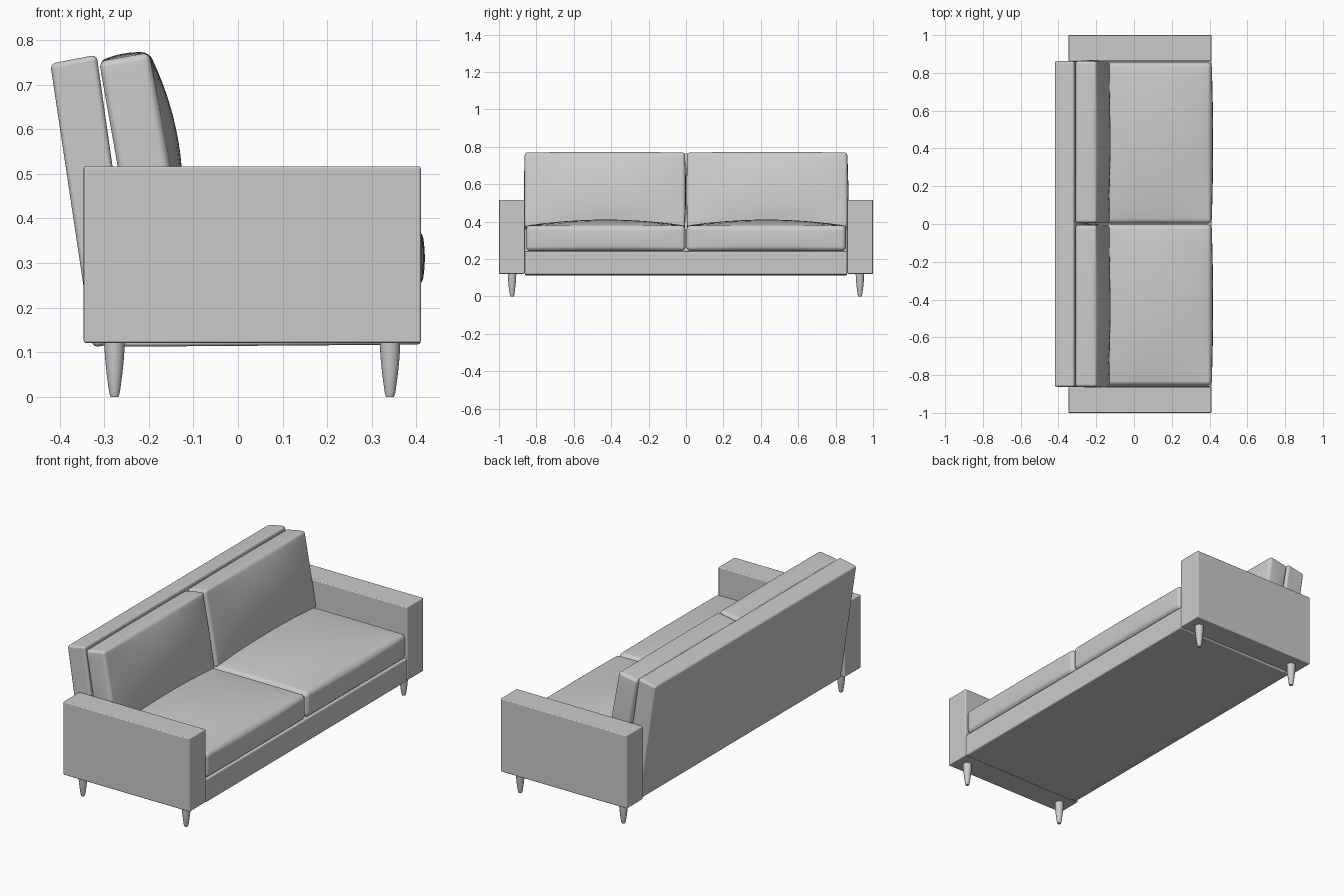
import bpy, bmesh, math
from mathutils import Vector, Matrix

if "Cube" in bpy.data.objects:
    bpy.data.objects.remove(bpy.data.objects["Cube"])


def finish(name, bm, bevel=0.0):
    bmesh.ops.recalc_face_normals(bm, faces=bm.faces)
    me = bpy.data.meshes.new(name)
    bm.to_mesh(me)
    bm.free()
    me.shade_smooth()
    ob = bpy.data.objects.new(name, me)
    bpy.context.collection.objects.link(ob)
    if bevel:
        mod = ob.modifiers.new("soft_edges", 'BEVEL')
        mod.width = bevel
        mod.segments = 3
        mod.harden_normals = True
    return ob


def prism(name, profile, y0, y1, bevel):
    """Side profile (x, z) extruded across y."""
    bm = bmesh.new()
    face = bm.faces.new([bm.verts.new((x, y0, z)) for x, z in profile])
    ext = bmesh.ops.extrude_face_region(bm, geom=[face])
    verts = [g for g in ext["geom"] if isinstance(g, bmesh.types.BMVert)]
    bmesh.ops.translate(bm, verts=verts, vec=(0, y1 - y0, 0))
    return finish(name, bm, bevel)


def cushion(name, centre, half, r, bulge, tilt=0.0):
    """Rounded box with crowned faces; bulge maps (axis, sign) to crown height."""
    bm = bmesh.new()
    bmesh.ops.create_cube(bm, size=2)
    bmesh.ops.subdivide_edges(bm, edges=bm.edges[:], cuts=19, use_grid_fill=True)
    for v in bm.verts:
        u = v.co.copy()
        p, inner = Vector(), Vector()
        for i in range(3):
            s, a, core = math.copysign(1, u[i]), abs(u[i]), half[i] - r
            if a > 0.6:
                p[i] = s * (core + r * math.tan((a - 0.6) / 0.4 * math.pi / 4))
            else:
                p[i] = s * core * a / 0.6
            inner[i] = max(-core, min(core, p[i]))
        p = inner + (p - inner).normalized() * r
        n = [max(-1, min(1, p[i] / half[i])) for i in range(3)]
        off = Vector()
        for (axis, sign), height in bulge.items():
            w = max(0, n[axis] * sign)
            for j in range(3):
                if j != axis:
                    w *= 1 - n[j] ** 2
            off[axis] += sign * height * w
        v.co = p + off
    bm.transform(Matrix.Translation(centre) @ Matrix.Rotation(tilt, 4, 'Y'))
    return finish(name, bm)


# Base platform and leaning back panel
prism("base", [(-0.30, 0.112), (0.41, 0.117), (0.41, 0.242), (-0.30, 0.242)],
      -0.862, 0.862, 0.008)
prism("back_panel", [(-0.326, 0.111), (-0.226, 0.126), (-0.317, 0.767), (-0.421, 0.747)],
      -0.862, 0.862, 0.012)

for side, s in (("left", -1), ("right", 1)):
    # Armrest block
    prism(side + "_arm", [(-0.346, 0.121), (0.41, 0.121), (0.41, 0.517), (-0.346, 0.517)],
          min(s * 0.862, s), max(s * 0.862, s), 0.005)
    # Seat and back cushions
    cushion(side + "_seat_cushion", (0.07, s * 0.429, 0.311), (0.341, 0.426, 0.068), 0.024,
            {(2, 1): 0.032, (0, 1): 0.008})
    cushion(side + "_back_cushion", (-0.220, s * 0.434, 0.562), (0.057, 0.428, 0.203), 0.015,
            {(0, 1): 0.03, (2, 1): 0.008, (1, 1): 0.006, (1, -1): 0.004}, -0.175)
    # Tapered legs, turned from a profile
    for end, x in (("front", 0.341), ("rear", -0.277)):
        bm = bmesh.new()
        pts = [(0, 0), (0.009, 0), (0.012, 0.01), (0.0175, 0.05), (0.0215, 0.09),
               (0.023, 0.125), (0, 0.125)]
        vs = [bm.verts.new((r, 0, z)) for r, z in pts]
        es = [bm.edges.new(e) for e in zip(vs, vs[1:])]
        bmesh.ops.spin(bm, geom=vs + es, cent=(0, 0, 0), axis=(0, 0, 1),
                       angle=math.tau, steps=24, use_duplicate=False)
        bmesh.ops.remove_doubles(bm, verts=bm.verts[:], dist=1e-5)
        bmesh.ops.translate(bm, verts=bm.verts[:], vec=(x, s * 0.93, 0))
        finish(f"{side}_{end}_leg", bm)

# Smooth shading with crisp hard edges
for ob in bpy.context.scene.objects:
    ob.select_set(True)
    bpy.context.view_layer.objects.active = ob
bpy.ops.object.shade_smooth_by_angle(angle=math.radians(40))
